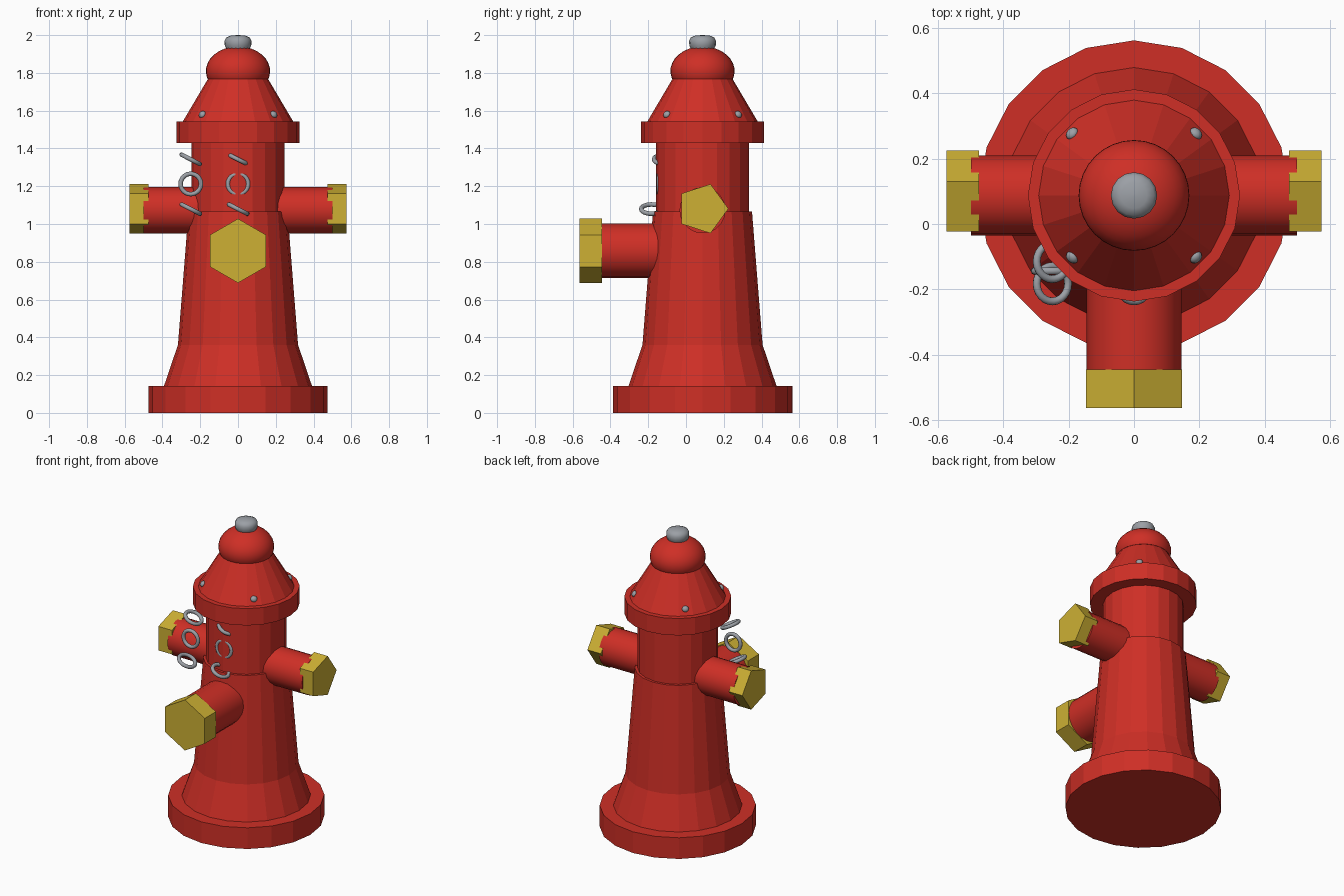
import bpy, bmesh, math
from mathutils import Matrix, Vector

if "Cube" in bpy.data.objects:
    bpy.data.objects.remove(bpy.data.objects["Cube"])

CY = 0.0875  # y of the hydrant's axis


def material(name, rgb):
    m = bpy.data.materials.new(name)
    m.diffuse_color = (*rgb, 1)
    m.use_nodes = True
    m.node_tree.nodes["Principled BSDF"].inputs["Base Color"].default_value = m.diffuse_color
    return m


RED = material("red paint", (0.62, 0.028, 0.019))
BRASS = material("yellow brass", (0.61, 0.435, 0.034))
STEEL = material("grey steel", (0.33, 0.35, 0.38))


def add_object(name, bm, mat, smooth=None):
    bmesh.ops.recalc_face_normals(bm, faces=bm.faces)
    me = bpy.data.meshes.new(name)
    bm.to_mesh(me)
    bm.free()
    me.materials.append(mat)
    ob = bpy.data.objects.new(name, me)
    bpy.context.collection.objects.link(ob)
    if smooth:
        bpy.ops.object.select_all(action='DESELECT')
        ob.select_set(True)
        bpy.context.view_layer.objects.active = ob
        bpy.ops.object.shade_smooth_by_angle(angle=math.radians(smooth))
    return ob


def lathe(name, profile, sides, mat, smooth=None):
    """Solid of revolution round the axis from (radius, z) points, closed at both ends."""
    bm = bmesh.new()
    rings = []
    for r, z in profile:
        rings.append([bm.verts.new((r * math.cos(a), CY + r * math.sin(a), z))
                      for a in (math.pi / 2 + 2 * math.pi * i / sides for i in range(sides))])
    for lo, hi in zip(rings, rings[1:]):
        for i in range(sides):
            j = (i + 1) % sides
            bm.faces.new((lo[i], lo[j], hi[j], hi[i]))
    bm.faces.new(rings[0])
    bm.faces.new(rings[-1])
    return add_object(name, bm, mat, smooth)


def prism(name, start, end, radius, sides, up, mat, smooth=None):
    """Straight prism from start to end with its first corner pointing along up."""
    bm = bmesh.new()
    start, end, u = Vector(start), Vector(end), Vector(up)
    v = (end - start).normalized().cross(u)
    rings = [[bm.verts.new(p + radius * (u * math.cos(a) + v * math.sin(a)))
              for a in (2 * math.pi * i / sides for i in range(sides))] for p in (start, end)]
    for i in range(sides):
        j = (i + 1) % sides
        bm.faces.new((rings[0][i], rings[0][j], rings[1][j], rings[1][i]))
    for ring in rings:
        bm.faces.new(ring)
    return add_object(name, bm, mat, smooth)


def torus(name, centre, rotation, major=0.054, minor=0.012, n=24, m=10):
    bm = bmesh.new()
    mat = Matrix.Translation(centre) @ rotation
    grid = []
    for i in range(n):
        a = 2 * math.pi * i / n
        grid.append([])
        for k in range(m):
            b = 2 * math.pi * k / m
            r = major + minor * math.cos(b)
            grid[i].append(bm.verts.new(
                mat @ Vector((r * math.cos(a), r * math.sin(a), minor * math.sin(b)))))
    for i in range(n):
        for k in range(m):
            i2, k2 = (i + 1) % n, (k + 1) % m
            bm.faces.new((grid[i][k], grid[i2][k], grid[i2][k2], grid[i][k2]))
    return add_object(name, bm, STEEL, 60)


# Foot, tapered barrel and neck
lathe("barrel", [(0.475, 0), (0.475, 0.142), (0.392, 0.142), (0.318, 0.36),
                 (0.262, 1.065), (0.245, 1.065), (0.245, 1.45)], 20, RED)

# Bonnet: flange and cone
lathe("bonnet", [(0.325, 1.43), (0.325, 1.543), (0.292, 1.543), (0.155, 1.775)], 20, RED)

# Rounded dome, cut flat underneath
dome = [(0.16, 1.768)]
for i in range(10):
    t = math.radians(-15 + 11.4 * i)
    dome.append((max(0.17 * math.cos(t), 0.002), 1.81 + 0.13 * math.sin(t)))
lathe("dome", dome, 32, RED, 40)

# Operating nut on top
lathe("top_nut", [(0.06, 1.925), (0.07, 1.945), (0.071, 1.97), (0.062, 1.987),
                  (0.04, 1.997), (0.003, 2.0)], 16, STEEL, 50)

# Four bolts on the bonnet
for i in range(4):
    a = math.radians(45 + 90 * i)
    bm = bmesh.new()
    place = (Matrix.Translation((0.268 * math.cos(a), CY + 0.268 * math.sin(a), 1.58))
             @ Matrix.Rotation(a, 4, 'Z') @ Matrix.Rotation(math.radians(60), 4, 'Y')
             @ Matrix.Diagonal((0.02, 0.021, 0.015, 1)))
    bmesh.ops.create_uvsphere(bm, u_segments=12, v_segments=8, radius=1, matrix=place)
    add_object(f"bonnet_bolt_{i + 1}", bm, STEEL, 60)

# Side outlets with five-sided caps
for side, s in (("right", 1), ("left", -1)):
    prism(f"{side}_outlet", (s * 0.15, CY, 1.073), (s * 0.5, CY, 1.073), 0.122, 20,
          (0, 0, 1), RED, 30)
    prism(f"{side}_cap", (s * 0.475, CY, 1.081), (s * 0.575, CY, 1.081), 0.137, 5,
          (0, 1, 0), BRASS)

# Front outlet with a six-sided cap
prism("front_outlet", (0, 0, 0.858), (0, -0.5, 0.858), 0.145, 20, (0, 0, 1), RED, 30)
prism("front_cap", (0, -0.445, 0.858), (0, -0.563, 0.858), 0.17, 6, (0, 0, 1), BRASS)

# Two short runs of chain links, each a standing ring between two tilted ones
tilted = Matrix.Rotation(math.radians(27), 4, 'Y')
standing = Matrix.Rotation(math.radians(90), 4, 'X')
for run, x in (("left", -0.25), ("middle", 0.0)):
    torus(f"{run}_chain_top", (x, -0.115, 1.342), tilted)
    torus(f"{run}_chain_centre", (x, -0.144, 1.212), standing)
    torus(f"{run}_chain_bottom", (x, -0.183, 1.079), tilted)
